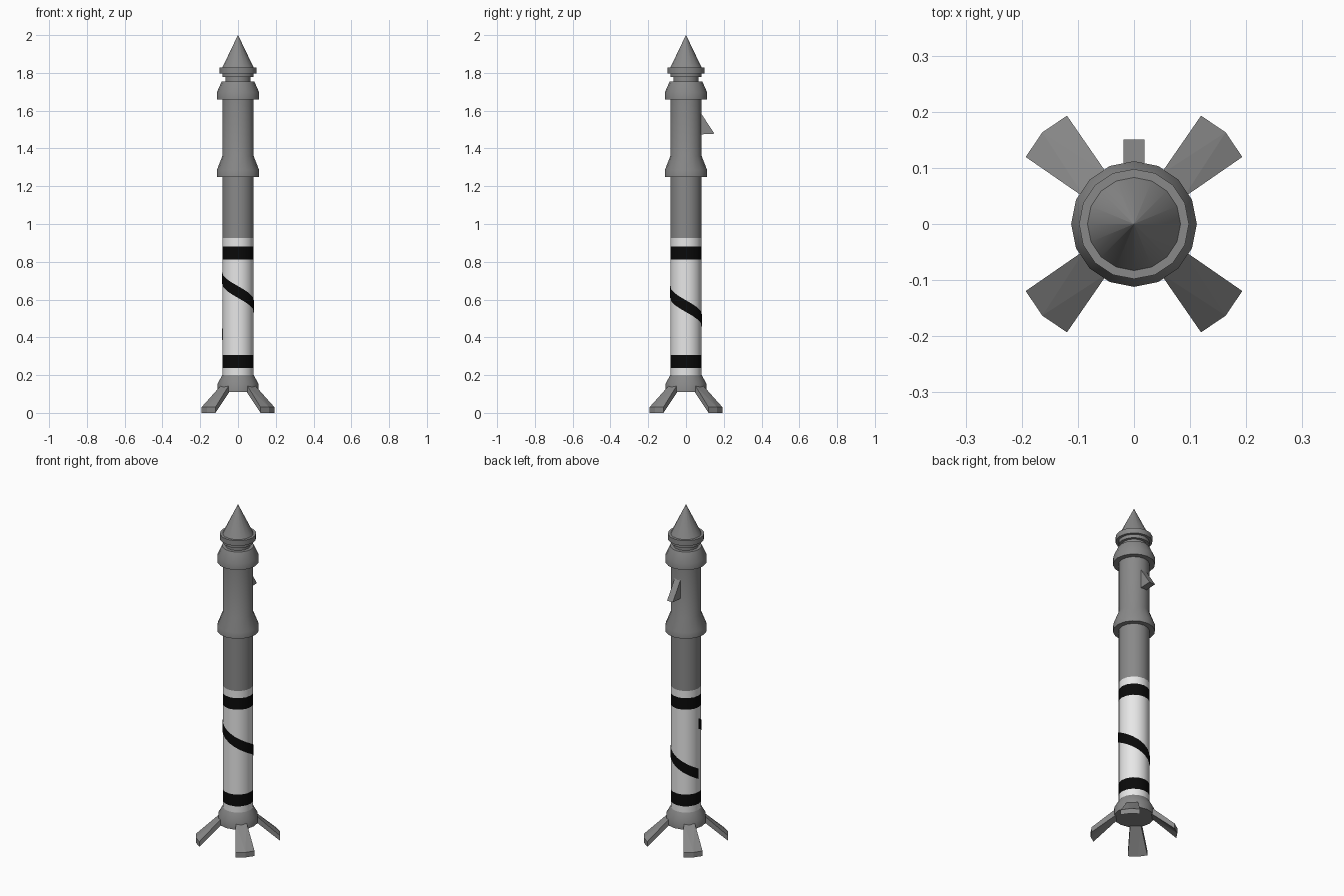
import bpy, bmesh, math

if "Cube" in bpy.data.objects:
    bpy.data.objects.remove(bpy.data.objects["Cube"])

SIDES = 16
R = 0.083          # main tube radius


def material(name, value):
    m = bpy.data.materials.new(name)
    m.diffuse_color = (value, value, value, 1)
    m.use_nodes = True
    m.node_tree.nodes["Principled BSDF"].inputs["Base Color"].default_value = m.diffuse_color
    return m


grey = material("grey metal", 0.25)
white = material("white paint", 0.8)
black = material("black paint", 0.003)


def make(name, verts, faces, mats, smooth=True):
    me = bpy.data.meshes.new(name)
    me.from_pydata(verts, [], faces)
    bm = bmesh.new()
    bm.from_mesh(me)
    bmesh.ops.recalc_face_normals(bm, faces=bm.faces)
    bm.to_mesh(me)
    bm.free()
    ob = bpy.data.objects.new(name, me)
    bpy.context.collection.objects.link(ob)
    for m in mats:
        me.materials.append(m)
    if smooth:
        bpy.ops.object.select_all(action='DESELECT')
        ob.select_set(True)
        bpy.context.view_layer.objects.active = ob
        bpy.ops.object.shade_smooth_by_angle(angle=math.radians(30))
    return ob


def lathe(name, profile, mats):
    """Turn (radius, z) points around z, closing both ends."""
    verts, faces = [], []
    for r, z in profile:
        for k in range(SIDES):
            a = 2 * math.pi * k / SIDES
            verts.append((r * math.cos(a), r * math.sin(a), z))
    for i in range(len(profile) - 1):
        for k in range(SIDES):
            n = (k + 1) % SIDES
            faces.append((i * SIDES + k, i * SIDES + n,
                          (i + 1) * SIDES + n, (i + 1) * SIDES + k))
    faces.append(tuple(reversed(range(SIDES))))
    last = (len(profile) - 1) * SIDES
    faces.append(tuple(last + k for k in range(SIDES)))
    return make(name, verts, faces, mats)


# Flared base collar
lathe("base_collar", [(0.108, 0.11), (0.108, 0.155), (R, 0.2)], [grey])

# Painted lower tube, bands chosen by height
lower = lathe("lower_tube", [(R, z) for z in (0.2, 0.237, 0.307, 0.813, 0.882, 0.925)],
              [white, black])
for p in lower.data.polygons:
    if abs(p.normal.z) < 0.5 and (0.237 < p.center.z < 0.307 or 0.813 < p.center.z < 0.882):
        p.material_index = 1

# Spiral stripe: one turn of thin plate, starting at the left side
sv, sf = [], []
for k in range(SIDES + 1):
    a = math.pi + 2 * math.pi * k / SIDES
    mid = 0.715 - 0.30 * k / SIDES
    for dz in (-0.031, 0.031):
        sv.append(((R + 0.001) * math.cos(a), (R + 0.001) * math.sin(a), mid + dz))
    if k < SIDES:
        sf.append((2 * k, 2 * k + 2, 2 * k + 3, 2 * k + 1))
make("spiral_stripe", sv, sf, [black])

# Upper tube with two flared skirts
lathe("upper_tube", [(R, 0.925), (R, 1.25), (0.112, 1.25), (0.112, 1.285), (R, 1.36),
                     (R, 1.66), (0.112, 1.66), (0.112, 1.697), (0.086, 1.755)], [grey])

# Neck, flange and nose cone
lathe("neck", [(0.067, 1.75), (0.067, 1.777), (0.083, 1.777), (0.083, 1.797)], [grey])
lathe("nose_flange", [(0.098, 1.797), (0.098, 1.828), (0.083, 1.828)], [grey])
lathe("nose_cone", [(0.083, 1.828), (0.0005, 2.0)], [grey])

# Four splayed legs widening to the feet
outline = [(0.095, -0.029), (0.221, -0.052), (0.231, 0.0), (0.221, 0.052), (0.095, 0.029)]
for i, name in enumerate(("back_right_leg", "back_left_leg", "front_left_leg", "front_right_leg")):
    a = math.radians(45 + 90 * i)
    c, s = math.cos(a), math.sin(a)
    verts = []
    for inner_z, outer_z in ((0.11, 0.0), (0.148, 0.03)):
        for u, v in outline:
            z = inner_z if u < 0.2 else outer_z
            verts.append((u * c - v * s, u * s + v * c, z))
    faces = [(0, 1, 2), (0, 2, 4), (2, 3, 4), (5, 7, 6), (5, 9, 7), (7, 9, 8)]
    faces += [(k, (k + 1) % 5, 5 + (k + 1) % 5, 5 + k) for k in range(5)]
    make(name, verts, faces, [grey], smooth=False)

# Small wedge fin on the back
side = [(0.07, 1.60), (0.151, 1.478), (0.07, 1.474)]
fv = [(x, y, z) for x in (-0.019, 0.019) for y, z in side]
make("back_wedge_fin", fv, [(0, 1, 2), (3, 5, 4), (0, 3, 4, 1), (1, 4, 5, 2), (2, 5, 3, 0)],
     [grey], smooth=False)
